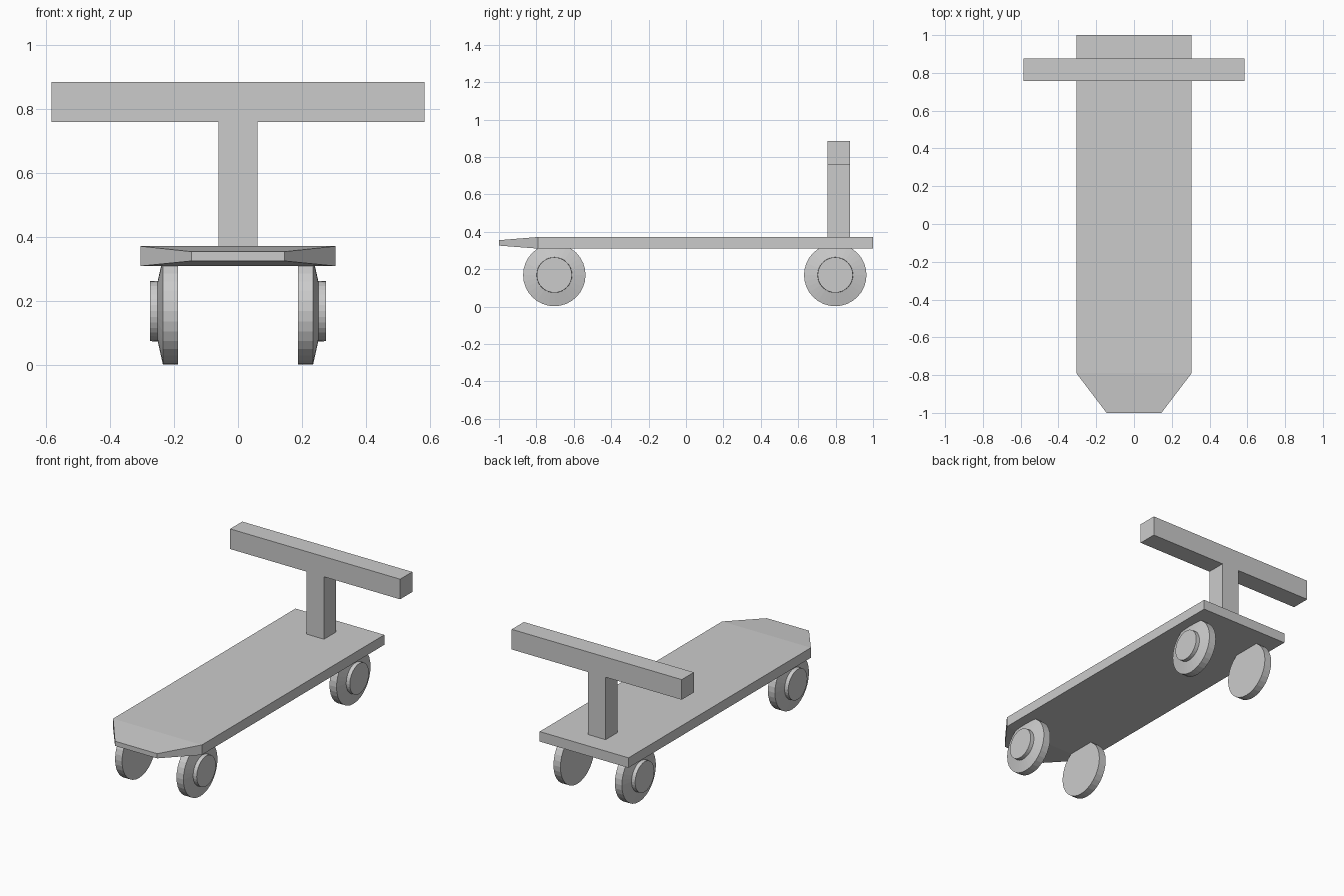
import bpy, bmesh
from math import cos, sin, tau

if "Cube" in bpy.data.objects:
    bpy.data.objects.remove(bpy.data.objects["Cube"])


def make_object(name, bm):
    bmesh.ops.recalc_face_normals(bm, faces=bm.faces)
    mesh = bpy.data.meshes.new(name)
    bm.to_mesh(mesh)
    bm.free()
    obj = bpy.data.objects.new(name, mesh)
    bpy.context.collection.objects.link(obj)
    return obj


def loft(name, rings):
    """Join successive rings of points with quads and cap both ends."""
    bm = bmesh.new()
    loops = [[bm.verts.new(p) for p in ring] for ring in rings]
    for a, b in zip(loops, loops[1:]):
        for i in range(len(a)):
            j = (i + 1) % len(a)
            bm.faces.new((a[i], a[j], b[j], b[i]))
    bm.faces.new(loops[0])
    bm.faces.new(loops[-1])
    return make_object(name, bm)


def section(y, half_width, z0, z1):
    """Rectangle across the x-z plane at a given y."""
    w = half_width
    return [(-w, y, z0), (w, y, z0), (w, y, z1), (-w, y, z1)]


def wheel(name, side, y):
    # (x, radius) profile: flat inner face, tread, sloped outer face, hub cap
    profile = [(0.187, 0.167), (0.235, 0.167), (0.251, 0.095), (0.275, 0.094)]
    n = 32
    loft(name, [[(side * x, y + r * cos(tau * i / n), 0.169 + r * sin(tau * i / n))
                 for i in range(n)] for x, r in profile])


# Deck with a narrowed, thinned nose
loft("deck", [section(-1.0, 0.145, 0.326, 0.355),
              section(-0.79, 0.305, 0.31, 0.372),
              section(1.0, 0.305, 0.31, 0.372)])

# Steering post and handlebar
loft("steering_post", [section(y, 0.061, 0.372, 0.76) for y in (0.757, 0.876)])
loft("handlebar", [section(y, 0.584, 0.76, 0.885) for y in (0.757, 0.876)])

# Four wheels
for end, y in (("front", -0.704), ("back", 0.798)):
    for label, side in (("left", -1), ("right", 1)):
        wheel(f"{end}_{label}_wheel", side, y)
